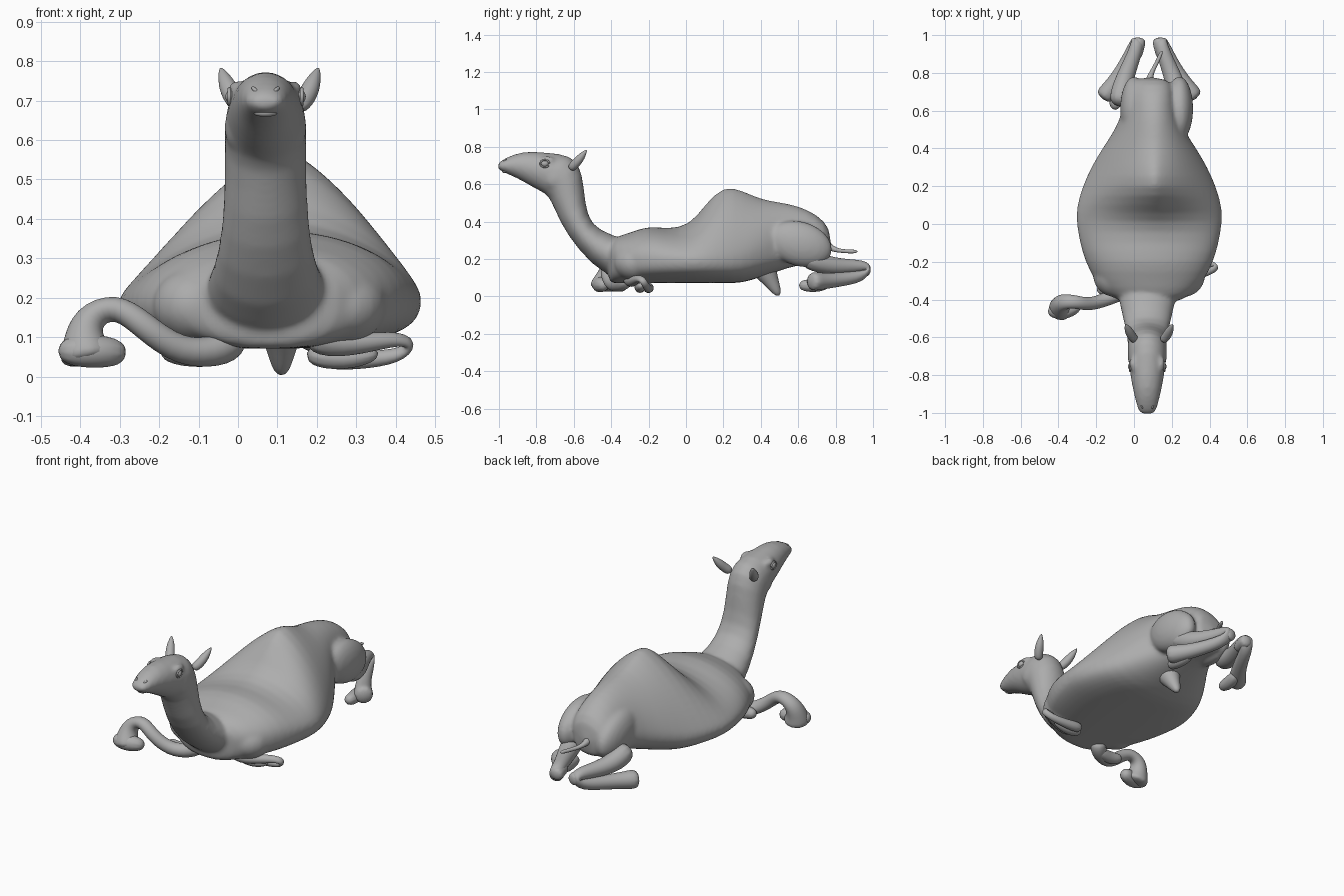
import bpy, bmesh
from math import sin, cos, tau, exp, copysign
from mathutils import Vector, Matrix

default_cube = bpy.data.objects.get("Cube")
if default_cube:
    bpy.data.objects.remove(default_cube, do_unlink=True)

skin = bpy.data.materials.new("plain grey")
skin.use_nodes = True
grey = (.42, .42, .42, 1)
skin.diffuse_color = grey
skin.node_tree.nodes["Principled BSDF"].inputs["Base Color"].default_value = grey

MIDDLE = .08  # the spine lies a little to the animal's left


def circle(count):
    return [(cos(tau * k / count), sin(tau * k / count)) for k in range(count)]


def loft(bm, rings):
    """Bridge rings of points into a closed shell."""
    rows = [[bm.verts.new(point) for point in ring] for ring in rings]
    for near, far in zip(rows, rows[1:]):
        for i in range(len(near)):
            bm.faces.new((near[i - 1], near[i], far[i], far[i - 1]))
    bm.faces.new(rows[0])
    bm.faces.new(rows[-1])


def ball(bm, centre, radii, pitch=0):
    matrix = Matrix.Translation(centre) @ Matrix.Rotation(pitch, 4, 'X') @ Matrix.Diagonal((*radii, 1))
    bmesh.ops.create_uvsphere(bm, u_segments=20, v_segments=12, radius=1, matrix=matrix)


def finish(name, bm, levels):
    """Turn a mesh under construction into a smooth grey object."""
    bmesh.ops.recalc_face_normals(bm, faces=bm.faces)
    mesh = bpy.data.meshes.new(name)
    bm.to_mesh(mesh)
    bm.free()
    mesh.materials.append(skin)
    for face in mesh.polygons:
        face.use_smooth = True
    part = bpy.data.objects.new(name, mesh)
    bpy.context.collection.objects.link(part)
    rounding = part.modifiers.new("rounding", 'SUBSURF')
    rounding.levels = rounding.render_levels = levels
    return part


def limb(name, path, start, slim, end):
    """Tube along a path, slim halfway and flaring towards both ends."""
    points = [Vector(point) for point in path]
    last = len(points) - 1
    rings, side, previous = [], None, None
    for i, point in enumerate(points):
        along = (points[min(i + 1, last)] - points[max(i - 1, 0)]).normalized()
        if side is None:
            side = along.orthogonal().normalized()
        else:
            side = previous.rotation_difference(along) @ side
        previous, across = along, along.cross(side)
        position = 2 * i / last - 1
        flare = start if position < 0 else end
        radius = slim + (flare - slim) * position ** 2
        rings.append([point + radius * (side * c + across * s) for c, s in circle(10)])
    bm = bmesh.new()
    loft(bm, rings)
    return finish(name, bm, 2)


def mirrored(side, path):
    """Place a path of offsets on one side of the spine."""
    return [(MIDDLE + side * x, y, z) for x, y, z in path]


def torso_ring(y, width, top):
    """Rounded belly below, and a back that sharpens to a leaning ridge at the hump."""
    rear = min(max((y - .3) / .3, 0), 1)
    belly, flank = .07 + .1 * rear, .19 + .09 * rear
    ridge = 2 - .7 * exp(-((y - .2) / .25) ** 2)
    ring = []
    for c, s in circle(32):
        power = 2 / (ridge if s > 0 else 2.5)
        height = top - flank if s > 0 else flank - belly
        lean = .03 * max(s, 0)
        ring.append((MIDDLE + lean + width * copysign(abs(c) ** power, c), y,
                     flank + height * copysign(abs(s) ** power, s)))
    return ring


def neck_ring(nape_y, nape_z, throat_y, throat_z):
    """Oval between nape and throat, wider at the chest and tapering to the muzzle."""
    nape, throat = Vector((.07, nape_y, nape_z)), Vector((.07, throat_y, throat_z))
    width = .105 + .2 * max(0, throat_y + .65) - .3 * max(0, -.8 - throat_y)
    return [(nape + throat) / 2 + (nape - throat) / 2 * s + Vector((width * c, 0, 0))
            for c, s in circle(20)]


# Torso rows: y, half width, height of the back
torso = [(-.42, .13, .27), (-.38, .22, .32), (-.3, .29, .34), (-.2, .34, .38), (-.1, .37, .36),
         (.02, .39, .38), (.1, .385, .49), (.2, .355, .6), (.3, .31, .57), (.4, .25, .52),
         (.5, .18, .505), (.6, .14, .485), (.7, .13, .44), (.78, .1, .36)]
# Neck and head rows: nape y and z, throat y and z
neck = [(-.3, .3, -.3, .1), (-.4, .33, -.43, .1), (-.51, .38, -.58, .25), (-.54, .5, -.68, .4),
        (-.55, .66, -.73, .54), (-.6, .76, -.78, .56), (-.76, .77, -.85, .6),
        (-.87, .78, -.9, .63), (-.97, .74, -.97, .66), (-1.01, .71, -1.01, .68)]

body_mesh = bmesh.new()
loft(body_mesh, [torso_ring(*row) for row in torso])
loft(body_mesh, [neck_ring(*row) for row in neck])
for side in (-1, 1):
    # Thighs, shoulders, brows and cheeks
    ball(body_mesh, (.12 + .12 * side, .61, .28), (.075, .18, .12), -.3)
    ball(body_mesh, (MIDDLE + .18 * side, -.27, .18), (.12, .12, .1))
    ball(body_mesh, (.07 + .075 * side, -.74, .73), (.02, .04, .02))
    ball(body_mesh, (.07 + .07 * side, -.7, .63), (.035, .06, .06))
body = finish("body_neck_and_head", body_mesh, 1)
blend = body.modifiers.new("blend", 'REMESH')
blend.mode, blend.voxel_size, blend.use_smooth_shade = 'VOXEL', .011, True
relax = body.modifiers.new("relax", 'SMOOTH')
relax.iterations = 8

for side, word in ((-1, "right"), (1, "left")):
    # Upright leaf-shaped ears rooted in the skull
    limb(word + "_ear", mirrored(side + .0, [(.07, -.62, .68), (.095, -.59, .71), (.11, -.56, .745), (.125, -.53, .785)]),
         .025, .026, .004)
    # Eyes in a raised lid
    eye = bmesh.new()
    ball(eye, (.07 + .088 * side, -.755, .71), (.014, .02, .017))
    finish(word + "_eye", eye, 0)
    limb(word + "_eyelid", [(.07 + .092 * side, -.755 + .025 * c, .71 + .02 * s) for c, s in circle(12)],
         .005, .005, .005)
    # Nostrils
    limb(word + "_nostril", [(.07 + .02 * side, -.98, .72), (.07 + .035 * side, -.96, .735)], .006, .006, .006)
    # Hind leg: shank runs back to the hock, then folds forward to the foot
    limb(word + "_hind_leg", mirrored(side, [
        (.16, .62, .22), (.14, .75, .16), (.08, .89, .16), (.055, .98, .16),
        (.07, .96, .11), (.13, .83, .09), (.2, .72, .08), (.25, .66, .08)]), .07, .034, .06)
    limb(word + "_hock", mirrored(side, [(.07, .87, .14), (.06, .93, .145), (.05, .99, .14)]), .03, .035, .042)
    limb(word + "_hind_foot", mirrored(side, [(.16, .77, .07), (.18, .69, .055), (.18, .6, .06)]), .03, .04, .03)

# Lower lip
limb("lower_lip", [(.04, -.96, .67), (.06, -.975, .67), (.08, -.975, .67), (.1, -.96, .67)], .008, .012, .008)

# Right front leg arches out sideways to a broad flared foot
limb("right_front_leg", [
    (0, -.3, .1), (-.05, -.36, .06), (-.15, -.4, .06), (-.24, -.43, .13),
    (-.31, -.41, .185), (-.385, -.41, .15), (-.39, -.44, .08), (-.38, -.45, .03)], .05, .036, .085)
limb("right_front_foot", [(-.46, -.46, .065), (-.38, -.47, .065), (-.28, -.43, .06)], .03, .05, .035)
limb("right_front_knee", [(-.2, -.34, .07), (-.12, -.36, .055), (-.02, -.33, .06)], .03, .038, .03)

# Left front leg folded under the chest
limb("left_front_leg", [
    (.18, -.3, .11), (.25, -.3, .07), (.4, -.25, .1), (.445, -.23, .085),
    (.41, -.21, .05), (.3, -.2, .04), (.2, -.2, .05)], .05, .018, .035)
limb("left_front_foot", [(.36, -.24, .06), (.27, -.25, .04), (.17, -.24, .06)], .02, .03, .035)

# Tail and hanging belly fold
limb("tail", [(.08, .72, .3), (.08, .78, .25), (.12, .85, .24), (.15, .92, .24)], .04, .01, .012)
limb("belly_fold", [(.11, .4, .18), (.11, .45, .09), (.11, .5, 0)], .09, .045, .02)
